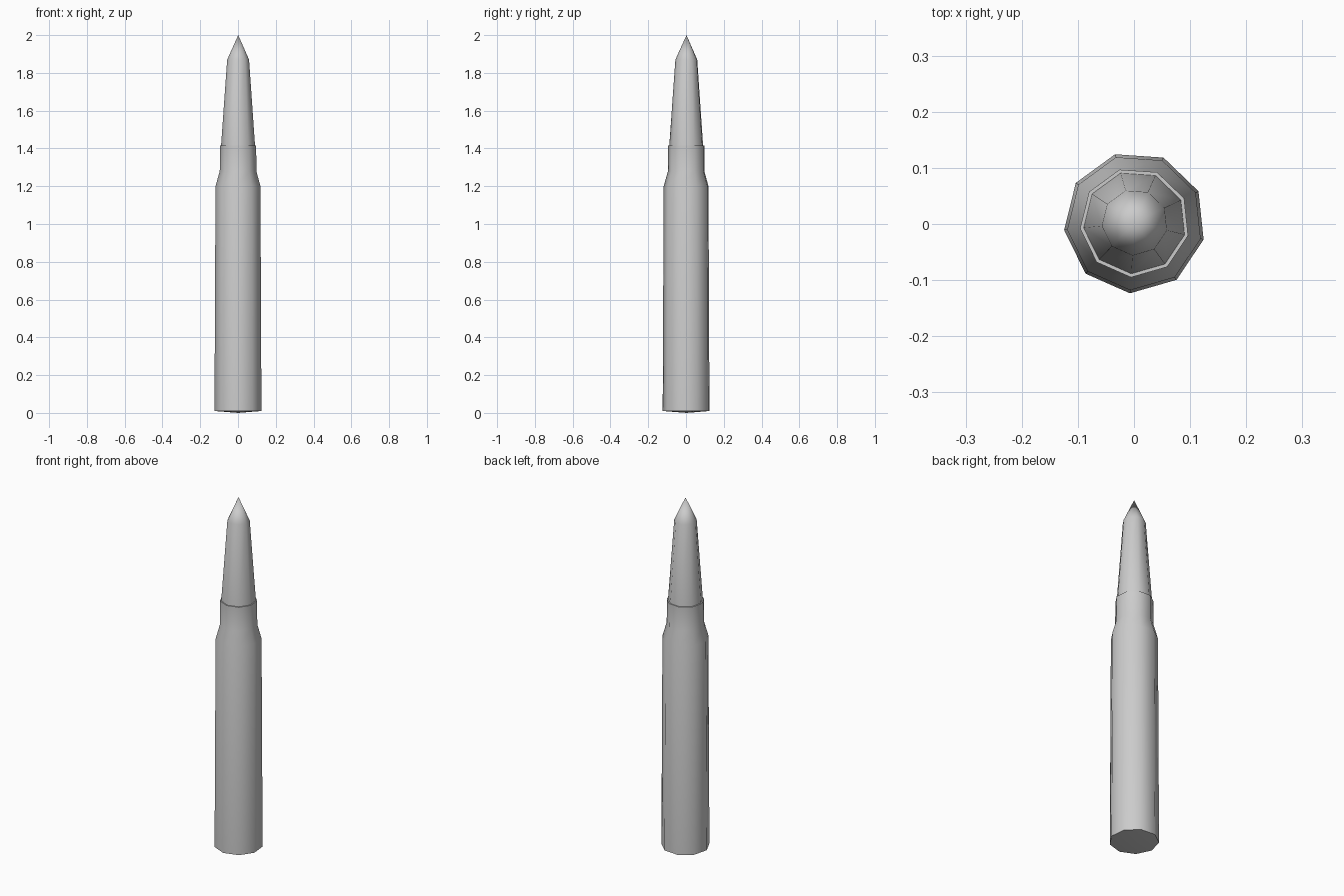
import bpy
import bmesh
import math

cube = bpy.data.objects.get("Cube")
if cube:
    bpy.data.objects.remove(cube, do_unlink=True)

SIDES = 9
PHASE = math.radians(-13.9)
CENTRE = (0.0013, 0.0027)


def make_material(name, value):
    mat = bpy.data.materials.new(name)
    mat.use_nodes = True
    colour = (value, value, value, 1.0)
    mat.diffuse_color = colour
    mat.node_tree.nodes["Principled BSDF"].inputs["Base Color"].default_value = colour
    return mat


def lathe(name, profile, mat):
    """Turn (radius, height) points into a nine-sided solid; radius 0 is a pole."""
    bm = bmesh.new()
    rings = []
    for r, z in profile:
        count = SIDES if r > 0 else 1
        ring = []
        for i in range(count):
            a = PHASE + math.tau * i / SIDES
            ring.append(bm.verts.new((CENTRE[0] + r * math.cos(a),
                                      CENTRE[1] + r * math.sin(a), z)))
        rings.append(ring)
    for low, high in zip(rings, rings[1:]):
        for i in range(SIDES):
            j = (i + 1) % SIDES
            if len(low) == 1:
                bm.faces.new((low[0], high[j], high[i]))
            elif len(high) == 1:
                bm.faces.new((low[i], low[j], high[0]))
            else:
                bm.faces.new((low[i], low[j], high[j], high[i]))
    mesh = bpy.data.meshes.new(name)
    bm.to_mesh(mesh)
    bm.free()
    mesh.materials.append(mat)
    obj = bpy.data.objects.new(name, mesh)
    bpy.context.collection.objects.link(obj)
    # Smooth around the sides, sharp at the base and the neck lip
    bpy.ops.object.select_all(action='DESELECT')
    obj.select_set(True)
    bpy.context.view_layer.objects.active = obj
    bpy.ops.object.shade_smooth_by_angle(angle=math.radians(50))
    return obj


grey = make_material("plain grey", 0.6)

# Tapered case: shallow base, body, shoulder, neck and lip
lathe("case", [(0, 0), (0.1265, 0.01), (0.121, 1.2), (0.0985, 1.28),
               (0.098, 1.415), (0.0915, 1.415)], grey)

# Pointed tip seated in the neck
lathe("tip", [(0.0915, 1.415), (0.059, 1.87), (0, 2.0)], grey)
